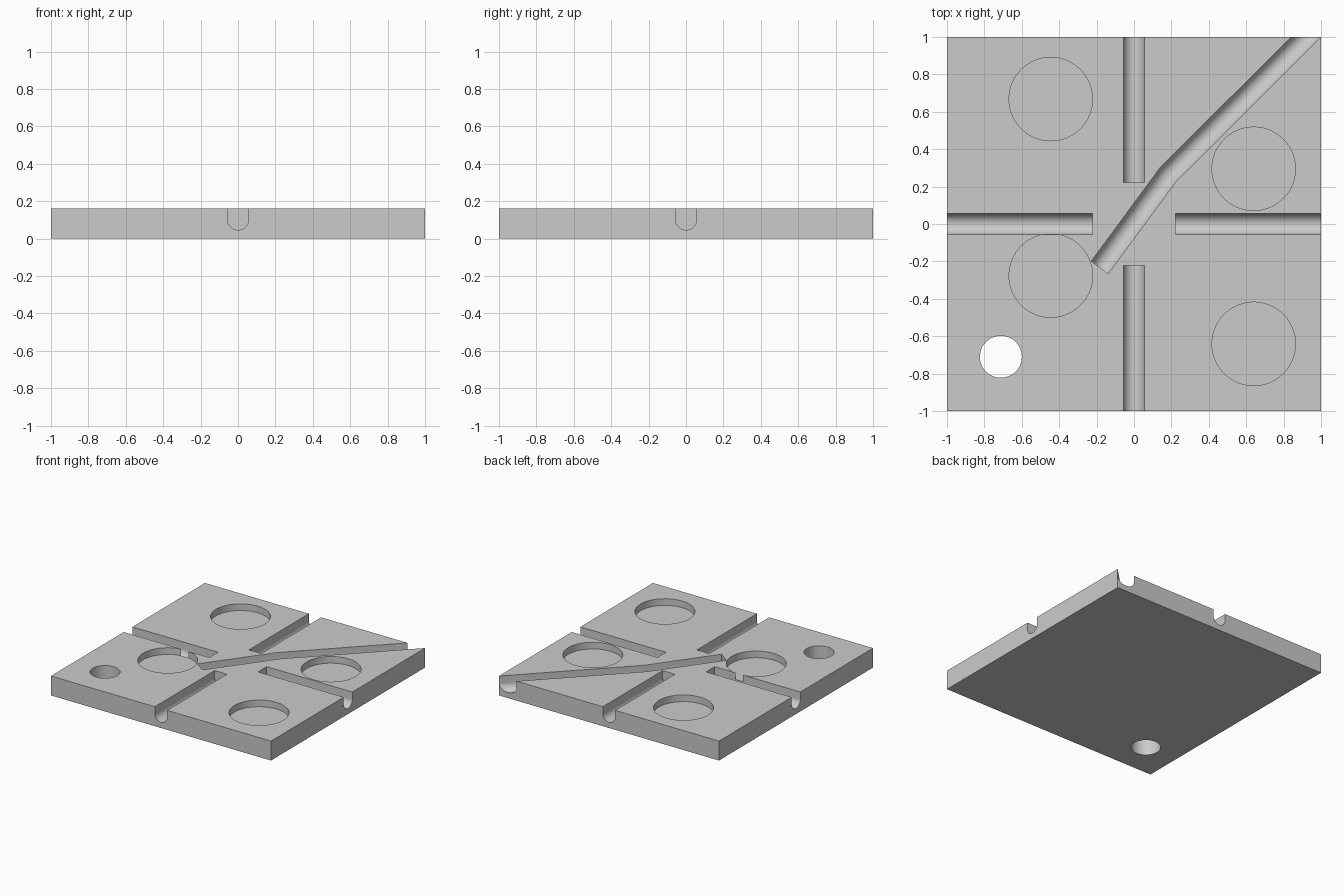
import bpy, bmesh, math
from mathutils import Vector

if "Cube" in bpy.data.objects:
    bpy.data.objects.remove(bpy.data.objects["Cube"], do_unlink=True)

HEIGHT = 0.16
GROOVE_R = 0.056      # half width of the round-bottomed channels
GROOVE_Z = 0.102      # height of the channel's arc centre
INNER = 0.222         # where the straight channels stop

grey = bpy.data.materials.new("plain_grey")
grey.use_nodes = True
colour = (0.6, 0.6, 0.6, 1)
grey.diffuse_color = colour
grey.node_tree.nodes["Principled BSDF"].inputs["Base Color"].default_value = colour


def add_object(name, bm):
    bmesh.ops.recalc_face_normals(bm, faces=bm.faces)
    mesh = bpy.data.meshes.new(name)
    bm.to_mesh(mesh)
    bm.free()
    mesh.materials.append(grey)
    obj = bpy.data.objects.new(name, mesh)
    bpy.context.collection.objects.link(obj)
    return obj


def cylinder(name, x, y, radius, z0, z1):
    bm = bmesh.new()
    bmesh.ops.create_cone(bm, cap_ends=True, segments=96, radius1=radius,
                          radius2=radius, depth=z1 - z0)
    bmesh.ops.translate(bm, verts=bm.verts, vec=(x, y, (z0 + z1) / 2))
    return add_object(name, bm)


def channel(name, points):
    """Sweep a U-shaped section along a flat path with mitred bends."""
    pts = [Vector(p) for p in points]
    section = [(GROOVE_R, 0.3)]
    for i in range(33):
        a = -math.pi * i / 32
        section.append((GROOVE_R * math.cos(a), GROOVE_Z + GROOVE_R * math.sin(a)))
    section.append((-GROOVE_R, 0.3))
    bm = bmesh.new()
    rings = []
    for i, p in enumerate(pts):
        before = (p - pts[max(i - 1, 0)]).normalized()
        after = (pts[min(i + 1, len(pts) - 1)] - p).normalized()
        along = (before + after).normalized()
        side = Vector((along.y, -along.x))
        widen = 1 / along.dot(after if i == 0 else before)
        rings.append([bm.verts.new((*(p + side * s * widen), z)) for s, z in section])
    n = len(section)
    for a, b in zip(rings, rings[1:]):
        for j in range(n):
            bm.faces.new((a[j], a[(j + 1) % n], b[(j + 1) % n], b[j]))
    bm.faces.new(rings[0])
    bm.faces.new(rings[-1])
    return add_object(name, bm)


# Square plate
bm = bmesh.new()
bmesh.ops.create_cube(bm, size=1)
bmesh.ops.scale(bm, verts=bm.verts, vec=(2, 2, HEIGHT))
bmesh.ops.translate(bm, verts=bm.verts, vec=(0, 0, HEIGHT / 2))
plate = add_object("plate", bm)

cutters = []

# Four straight channels running in from the edge middles
for side, (dx, dy) in {"right": (-1, 0), "left": (1, 0),
                       "front": (0, -1), "back": (0, 1)}.items():
    cutters.append(channel(side + "_channel_cutter",
                           [(dx * INNER, dy * INNER), (dx * 1.2, dy * 1.2)]))

# Bent channel running to the back left corner
cutters.append(channel("bent_channel_cutter",
                       [(-0.183, -0.232), (0.183, 0.265), (1.12, 1.2)]))

# Shallow round pockets
for x, y in [(-0.445, 0.668), (0.64, 0.295), (-0.445, -0.276), (0.64, -0.641)]:
    cutters.append(cylinder("pocket_cutter", x, y, 0.223, 0.105, 0.3))

# Through hole
cutters.append(cylinder("hole_cutter", -0.712, -0.71, 0.112, -0.1, 0.3))

for cutter in cutters:
    cutter.hide_render = True
    cut = plate.modifiers.new(cutter.name, 'BOOLEAN')
    cut.operation = 'DIFFERENCE'
    cut.solver = 'EXACT'
    cut.object = cutter

# Apply the cuts, remove the cutters, and smooth the round walls
bpy.context.view_layer.objects.active = plate
plate.select_set(True)
for cut in list(plate.modifiers):
    bpy.ops.object.modifier_apply(modifier=cut.name)
for cutter in cutters:
    bpy.data.objects.remove(cutter, do_unlink=True)
bpy.ops.object.select_all(action='DESELECT')
plate.select_set(True)
bpy.ops.object.shade_smooth_by_angle(angle=math.radians(30))
